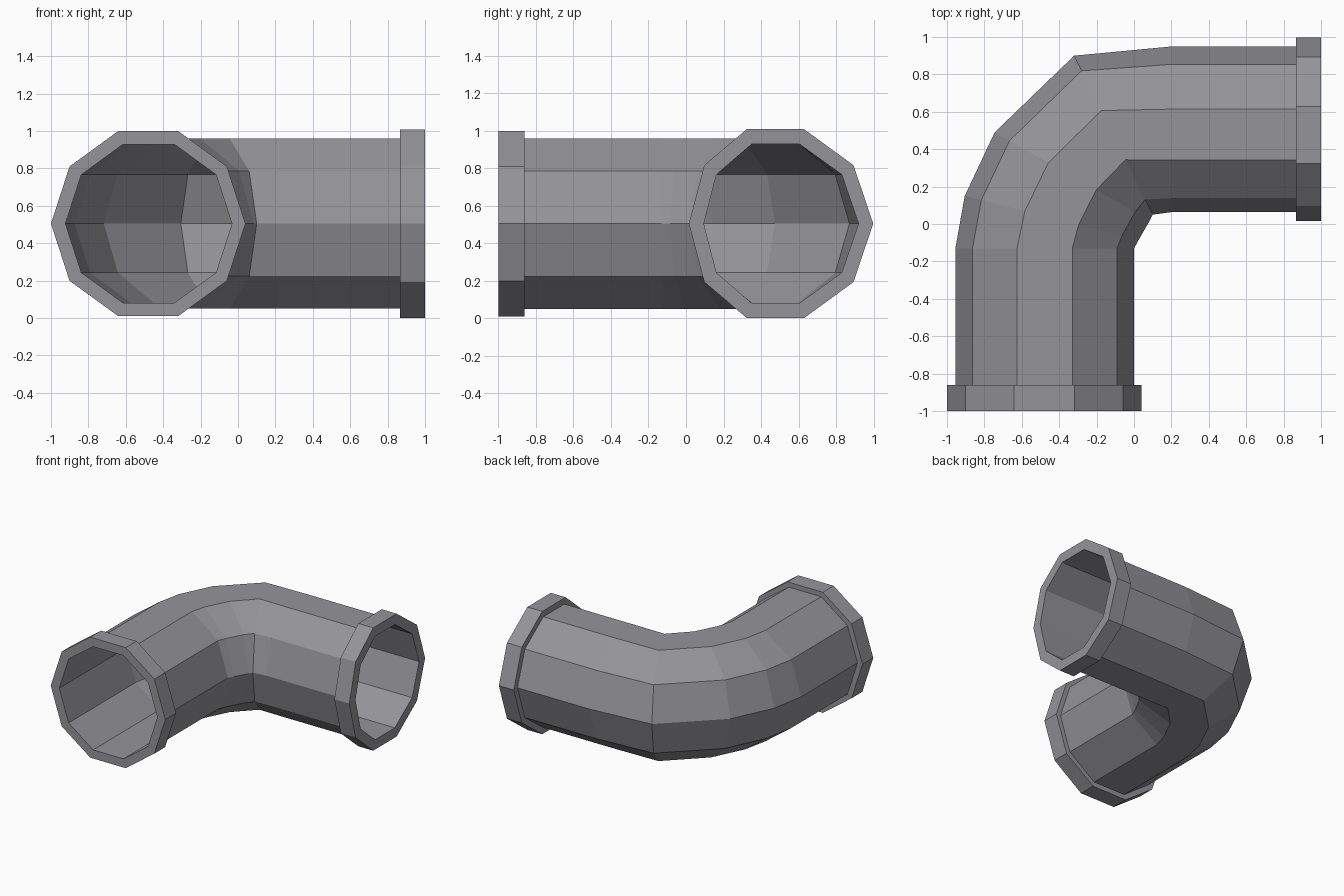
import bpy, bmesh, math
from mathutils import Vector

if "Cube" in bpy.data.objects:
    bpy.data.objects.remove(bpy.data.objects["Cube"])

SIDES = 10
ZC = 0.505

grey = bpy.data.materials.new("pipe grey")
grey.diffuse_color = (0.30, 0.295, 0.32, 1)
grey.use_nodes = True
grey.node_tree.nodes["Principled BSDF"].inputs["Base Color"].default_value = grey.diffuse_color


def ring(bm, inner, outer, rz, skew=0.0):
    """Ten-sided ring spanning from the inner-bend point to the outer-bend point."""
    a, b = Vector(inner), Vector(outer)
    c, h = (a + b) / 2, (a - b) / 2
    verts = []
    for k in range(SIDES):
        t = 2 * math.pi * k / SIDES
        p = c + h * math.cos(t)
        verts.append(bm.verts.new((p.x, p.y - skew * math.sin(t) ** 2,
                                   ZC + rz * math.sin(t))))
    return verts


# Pipe stations: inner-bend point, outer-bend point, height radius, skew
pipe = [
    ((0.00, -0.86), (-0.955, -0.86), 0.478, 0),
    ((0.00, -0.13), (-0.955, -0.13), 0.478, 0),
    ((0.025, -0.085), (-0.905, 0.15), 0.478, 0),
    ((0.085, 0.02), (-0.745, 0.49), 0.478, 0),
    ((0.10, 0.05), (-0.32, 0.90), 0.478, 0),
    ((0.21, 0.065), (0.21, 0.95), 0.478, 0.033),
    ((0.865, 0.065), (0.865, 0.95), 0.478, 0.033),
]
# Collars at each end
front = [((0.04, y), (-1.0, y), 0.52, 0) for y in (-1.0, -0.86)]
right = [((x, 0.015), (x, 0.998), 0.53, 0.033) for x in (0.865, 1.0)]

# Bore: pipe stations shrunk, running to the collar mouths
bore = []
for i, (a, b, rz, s) in enumerate(pipe):
    a, b = Vector(a), Vector(b)
    c = (a + b) / 2
    a, b = c + (a - c) * 0.932, c + (b - c) * 0.932
    if i == 0:
        a.y = b.y = -1.0
    if i == len(pipe) - 1:
        a.x = b.x = 1.0
    bore.append((a, b, rz * 0.932, s))

# Loft outside then back along the bore as one closed shell
bm = bmesh.new()
rings = [ring(bm, *st) for st in front + pipe + right + bore[::-1]]
for r0, r1 in zip(rings, rings[1:] + rings[:1]):
    for k in range(SIDES):
        n = (k + 1) % SIDES
        bm.faces.new((r0[k], r0[n], r1[n], r1[k]))
bmesh.ops.recalc_face_normals(bm, faces=bm.faces)
me = bpy.data.meshes.new("elbow_pipe")
bm.to_mesh(me)
bm.free()
me.materials.append(grey)
bpy.context.collection.objects.link(bpy.data.objects.new("elbow_pipe", me))
